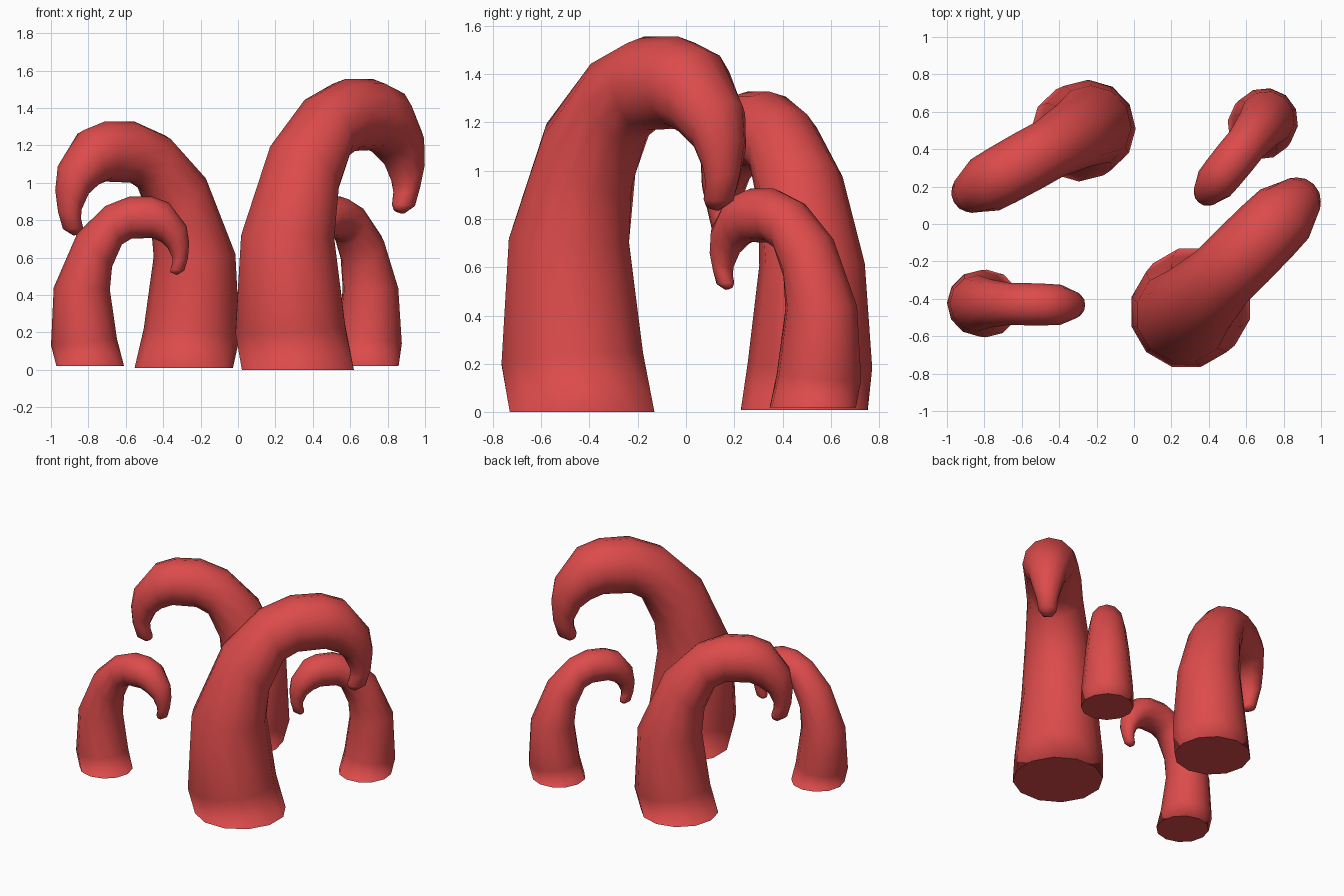
import bpy, bmesh
from math import cos, sin, pi, radians
from mathutils import Vector

if "Cube" in bpy.data.objects:
    bpy.data.objects.remove(bpy.data.objects["Cube"])

SIDES = 12

# Tentacle side profile: (outer x, outer z, inner x, inner z) for each ring
RINGS = [
    (-.31, 0, .31, 0),
    (-.36, .19, .245, .25),
    (-.335, .72, .18, .70),
    (-.12, 1.215, .20, .91),
    (.137, 1.467, .29, 1.115),
    (.36, 1.555, .378, 1.168),
    (.566, 1.555, .566, 1.175),
    (.72, 1.50, .65, 1.14),
    (.883, 1.286, .71, 1.085),
    (.908, 1.13, .755, .99),
    (.895, .986, .752, .94),
    (.862, .875, .735, .885),
    (.795, .835, .738, .86),
]

mat = bpy.data.materials.new("red skin")
mat.diffuse_color = (0.72, 0.07, 0.07, 1)
mat.use_nodes = True
mat.node_tree.nodes["Principled BSDF"].inputs["Base Color"].default_value = mat.diffuse_color


def tentacle_mesh():
    bm = bmesh.new()
    loops = []
    for ox, oz, ix, iz in RINGS:
        outer, inner = Vector((ox, 0, oz)), Vector((ix, 0, iz))
        mid, half = (outer + inner) / 2, (outer - inner) / 2
        side = Vector((0, half.length, 0))
        loops.append([bm.verts.new(mid + half * cos(2 * pi * k / SIDES) + side * sin(2 * pi * k / SIDES))
                      for k in range(SIDES)])
    # skin between rings
    for a, b in zip(loops, loops[1:]):
        for k in range(SIDES):
            n = (k + 1) % SIDES
            bm.faces.new((a[k], a[n], b[n], b[k]))
    # tip cap and inset base cap
    bm.faces.new(loops[-1])
    base = bm.faces.new(loops[0])
    bmesh.ops.inset_region(bm, faces=[base], thickness=.05)
    bmesh.ops.recalc_face_normals(bm, faces=bm.faces)
    for f in bm.faces:
        f.smooth = True
    me = bpy.data.meshes.new("tentacle")
    bm.to_mesh(me)
    bm.free()
    me.materials.append(mat)
    return me


# Four copies: name, base position, scale, heading in degrees
mesh = tentacle_mesh()
for name, loc, scale, heading in [
    ("large_tentacle", (.32, -.43, 0), 1.0, 45),
    ("medium_tentacle", (-.29, .49, .01), .848, 209),
    ("small_tentacle_left", (-.79, -.425, .02), .583, -1),
    ("small_tentacle_right", (.68, .525, .02), .583, 231),
]:
    ob = bpy.data.objects.new(name, mesh)
    ob.location = loc
    ob.scale = (scale,) * 3
    ob.rotation_euler.z = radians(heading)
    bpy.context.collection.objects.link(ob)
